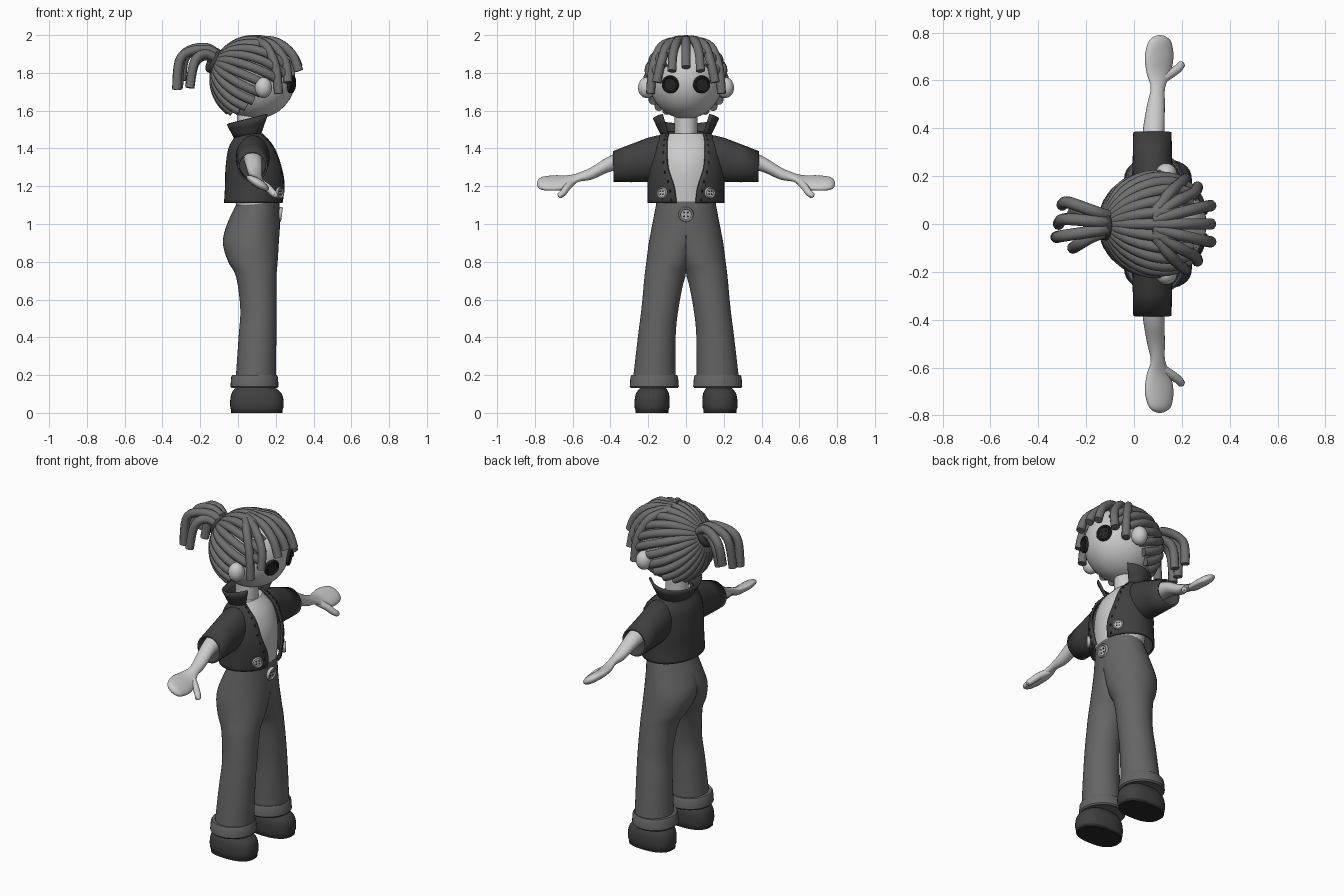
import bpy, bmesh, math
from mathutils import Vector, Matrix

if "Cube" in bpy.data.objects:
    bpy.data.objects.remove(bpy.data.objects["Cube"])

TAU = 2 * math.pi


def material(name, v):
    m = bpy.data.materials.new(name)
    m.diffuse_color = (v, v, v, 1)
    m.use_nodes = True
    m.node_tree.nodes["Principled BSDF"].inputs["Base Color"].default_value = m.diffuse_color
    return m


SKIN, HAIR, PANTS = material("skin", .62), material("hair", .16), material("denim", .13)
DARK, BLACK, BUTTON = material("dark_cloth", .05), material("black", .02), material("button", .5)


def dense(rows, n=4):
    """Catmull-Rom interpolation of tuples."""
    rows = [Vector(r) for r in rows]
    out = []
    for i in range(len(rows) - 1):
        a, b, c, d = rows[max(i - 1, 0)], rows[i], rows[i + 1], rows[min(i + 2, len(rows) - 1)]
        for k in range(n):
            t = k / n
            out.append(b + .5 * t * ((c - a) + t * ((2 * a - 5 * b + 4 * c - d) + t * (3 * b - a - 3 * c + d))))
    return out + [rows[-1]]


def finish(ob, mat, mirror=False, thick=0, angle=40):
    ob.data.materials.append(mat)
    bpy.ops.object.select_all(action='DESELECT')
    ob.select_set(True)
    bpy.context.view_layer.objects.active = ob
    if ob.type == 'CURVE':
        bpy.ops.object.convert(target='MESH')
    bpy.ops.object.shade_smooth_by_angle(angle=math.radians(angle))
    if thick:
        s = ob.modifiers.new("Thickness", 'SOLIDIFY')
        s.thickness, s.offset = thick, 0
    if mirror:
        m = ob.modifiers.new("Mirror", 'MIRROR')
        m.use_axis = (False, True, False)
    return ob


def loft(name, rings, mat, closed=True, caps=True, **kw):
    bm = bmesh.new()
    vs = [[bm.verts.new(p) for p in r] for r in rings]
    n = len(rings[0])
    for a, b in zip(vs, vs[1:]):
        for i in range(n if closed else n - 1):
            j = (i + 1) % n
            bm.faces.new((a[i], a[j], b[j], b[i]))
    if caps and closed:
        bm.faces.new(vs[0][::-1])
        bm.faces.new(vs[-1])
    bmesh.ops.recalc_face_normals(bm, faces=bm.faces)
    me = bpy.data.meshes.new(name)
    bm.to_mesh(me)
    bm.free()
    ob = bpy.data.objects.new(name, me)
    bpy.context.collection.objects.link(ob)
    return finish(ob, mat, **kw)


def flat_ring(z, x0, x1, cy, ry, n=32, e=1.0):
    """Horizontal (super)ellipse kept on the +y side when cy is an offset."""
    sp = lambda v: math.copysign(abs(v) ** e, v)
    return [((x0 + x1) / 2 + (x1 - x0) / 2 * sp(math.cos(TAU * i / n)),
             cy + ry * sp(math.sin(TAU * i / n)), z) for i in range(n)]


def limb_ring(y, cx, cz, rx, rz, tilt=0, n=20):
    """Upright ellipse across the arm axis."""
    return [(cx + rx * math.cos(TAU * i / n), y,
             cz + rz * math.sin(TAU * i / n) - tilt * rx * math.cos(TAU * i / n)) for i in range(n)]


def tubes(name, paths, r, mat, radii=None, **kw):
    cu = bpy.data.curves.new(name, 'CURVE')
    cu.dimensions, cu.bevel_depth, cu.bevel_resolution, cu.use_fill_caps = '3D', r, 3, True
    for path in paths:
        sp = cu.splines.new('POLY')
        sp.points.add(len(path) - 1)
        for i, p in enumerate(path):
            sp.points[i].co = (*p, 1)
            if radii:
                sp.points[i].radius = radii[i]
    ob = bpy.data.objects.new(name, cu)
    bpy.context.collection.objects.link(ob)
    return finish(ob, mat, **kw)


def ball(name, loc, scale, mat, mirror=False):
    bpy.ops.mesh.primitive_uv_sphere_add(segments=40, ring_count=24, radius=1)
    ob = bpy.context.object
    ob.name = name
    ob.data.transform(Matrix.Translation(loc) @ Matrix.Diagonal((*scale, 1)))
    return finish(ob, mat, mirror)


def button(name, loc, r, yaw, pitch, mat):
    """Four-hole sewn button facing +x, then turned."""
    M = (Matrix.Translation(loc) @ Matrix.Rotation(math.radians(yaw), 4, 'Z')
         @ Matrix.Rotation(math.radians(pitch), 4, 'Y'))
    circ = lambda x, q, y=0, z=0, n=24: [M @ Vector((x, y + q * math.cos(TAU * i / n), z + q * math.sin(TAU * i / n)))
                                         for i in range(n)]
    prof = [(0, .95), (.004, 1), (.012, 1), (.018, .92), (.018, .78), (.012, .68), (.012, .02)]
    loft(name, [circ(x, q * r) for x, q in prof], mat)
    for sy in (-1, 1):
        for sz in (-1, 1):
            loft(name + "_hole", [circ(x, r * .13, sy * r * .25, sz * r * .25, 10) for x in (.008, .0135)], BLACK)


# head, ears, neck
HC, HR = Vector((.09, 0, 1.765)), Vector((.213, .197, .208))
ball("head", HC, HR, SKIN)
ball("ear", (.135, .208, 1.722), (.045, .046, .055), SKIN, True)
loft("neck", [flat_ring(z, -.005, .125, 0, .06) for z in (1.44, 1.6)], SKIN)

# swept-back hair: meridians running from the hairline to the ponytail root
pole = Vector((-.91, 0, .41)).normalized()
up = Vector((.41, 0, .91)).normalized()
lengths = dense([(75, 0), (125, 0), (110, 0), (95, 0), (76, 0)], 3)
strands = []
for s in (-1, 1):
    for i, L in enumerate(lengths):
        phi = math.pi * i / (len(lengths) - 1)
        side = up * math.cos(phi) + Vector((0, s, 0)) * math.sin(phi)
        if s < 0 and i in (0, len(lengths) - 1):
            continue
        path = []
        for k in range(13):
            a = math.radians(8 + (L[0] - 8) * k / 12)
            d = pole * math.cos(a) + side * math.sin(a)
            path.append(HC + Vector([d[j] * (HR[j] + .006) for j in range(3)]))
        strands.append(path)
tubes("swept_hair", strands, .024, HAIR)

# fringe and face-framing locks
fringe = [dense([(.08, .25 * y, 1.975), (.2, .7 * y, 1.965), (.285, y, 1.9), (.322, 1.1 * y, e)], 5)
          for y, e in ((-.068, 1.81), (0, 1.83), (.07, 1.81))]
for s in (-1, 1):
    fringe.append(dense([(.08, s * .03, 1.975), (.18, s * .095, 1.95), (.25, s * .13, 1.86), (.265, s * .155, 1.75)], 5))
    fringe.append(dense([(.08, s * .04, 1.972), (.15, s * .13, 1.94), (.2, s * .175, 1.83), (.215, s * .188, 1.69)], 5))
tubes("fringe", fringe, .024, HAIR)

# ponytail and hair tie
tail = [dense([(-.09, y * .3, z0), (-.17, y * .6, zm), (xe + .025, y, zm - .04), (xe, ye, ze)], 6)
        for y, z0, zm, xe, ye, ze in ((.09, 1.87, 1.93, -.3, .08, 1.76), (-.05, 1.88, 1.925, -.325, -.055, 1.71),
                                      (.02, 1.88, 1.935, -.315, .0, 1.72), (-.085, 1.86, 1.9, -.255, -.1, 1.72),
                                      (.055, 1.85, 1.89, -.255, .045, 1.73))]
tubes("ponytail", tail, .025, HAIR)
bpy.ops.mesh.primitive_torus_add(major_radius=.05, minor_radius=.02, major_segments=24, minor_segments=10,
                                 location=(-.13, 0, 1.865), rotation=(0, math.radians(-65), math.radians(12)))
bpy.context.object.name = "hair_tie"
finish(bpy.context.object, DARK)

# shirt
loft("shirt", [flat_ring(*r) for r in dense([(1.06, .0, .212, 0, .155), (1.15, -.02, .22, 0, .16), (1.3, -.04, .225, 0, .165),
                                            (1.41, -.03, .19, 0, .155), (1.48, .0, .13, 0, .105)])], SKIN)


def open_ring(z, x0, x1, ry, gap, n=40):
    a0 = math.asin(gap / ry)
    return [((x0 + x1) / 2 + (x1 - x0) / 2 * math.cos(a), ry * math.sin(a), z)
            for a in (a0 + (TAU - 2 * a0) * i / n for i in range(n + 1))]


# open jacket, sleeves, stitching and standing collar
jacket = [open_ring(*r) for r in dense([(1.112, -.068, .235, .197, .05), (1.2, -.063, .25, .197, .063), (1.3, -.06, .245, .197, .095),
                                        (1.4, -.045, .21, .183, .1), (1.455, -.015, .165, .148, .098), (1.487, .0, .135, .11, .09)])]
loft("jacket_body", jacket, DARK, closed=False, thick=.012)
for s, k in ((1, 1), (-1, -2)):
    for r in jacket[1:-2:2]:
        ball("stitch", (r[k][0] + .006, r[k][1], r[k][2]), (.005, .005, .008), BLACK)
loft("sleeve", [limb_ring(*r) for r in ((.1, .08, 1.37, .07, .1), (.16, .078, 1.35, .085, .112), (.2, .077, 1.34, .08, .112),
                                        (.29, .077, 1.322, .077, .096), (.385, .077, 1.304, .075, .077))],
     DARK, caps=False, mirror=True, thick=.01)
collar = []
for t in (0, .33, .67, 1):
    ring = []
    for i in range(33):
        a = math.radians(48 + 264 * i / 32)
        side = (1 + math.cos(a)) / 2
        ring.append((.06 + .01 * t + (.075 + .05 * t) * math.cos(a), (.12 + .05 * t) * math.sin(a),
                     1.455 + t * (.075 + .06 * side)))
    collar.append(ring)
loft("collar", collar, DARK, closed=False, thick=.012)

# arms with mitten hands and thumbs
arm = dense([(.3, .08, 1.345, .05, .05, 0), (.4, .083, 1.32, .045, .042, 0), (.5, .092, 1.268, .037, .033, .1),
             (.57, .1, 1.247, .03, .022, .3), (.63, .103, 1.222, .05, .026, .5), (.7, .105, 1.217, .06, .028, .5),
             (.76, .108, 1.215, .048, .026, .5), (.783, .108, 1.214, .026, .015, .5), (.79, .108, 1.214, .003, .002, .5)])
loft("arm_and_hand", [limb_ring(*r) for r in arm], SKIN, mirror=True, angle=70)
tubes("thumb", [dense([(.11, .6, 1.225), (.155, .63, 1.195), (.185, .65, 1.165), (.2, .668, 1.15), (.207, .675, 1.145)], 1)],
      .02, SKIN, radii=[1, 1, .9, .8, .15], mirror=True)

# trousers: one leg with half the hips, clamped to the centre plane and mirrored
leg = dense([(.14, -.015, .2, .17, .115), (.4, .003, .203, .155, .1), (.55, .012, .205, .138, .098), (.72, -.01, .204, .112, .108),
             (.8, -.052, .21, .08, .13), (.9, -.08, .216, .04, .157), (1.0, -.058, .222, 0, .178), (1.12, .0, .218, 0, .155)])
rings = [[(x, max(0, y), z) for x, y, z in flat_ring(*r, n=40)] for r in leg]
loft("trousers", rings, PANTS, mirror=True)
loft("trouser_cuff", [flat_ring(z, -.04 + d, .215 - d, .168, .13 - d)
                      for z, d in ((.14, .025), (.132, .006), (.14, 0), (.19, .004), (.2, .01), (.2, .03))], PANTS, mirror=True)

# shoes
shoe = dense([(.004, -.025, .225, .18, .08), (.02, -.038, .238, .18, .09), (.055, -.042, .242, .18, .093), (.1, -.035, .232, .178, .088),
              (.13, -.015, .2, .175, .07), (.145, .02, .16, .175, .05)])
loft("shoe", [flat_ring(*r, e=.8) for r in shoe], DARK, mirror=True)
loft("shoe_sole", [flat_ring(z, -.036, .236, .18, .088, e=.8) for z in (0, .018)], BLACK, mirror=True)

# buttons: eyes, jacket, waist
for s in (-1, 1):
    button("eye", (.276, s * .08, 1.74), .047, s * 20, 6, BLACK)
    button("jacket_button", (.213, s * .122, 1.165), .032, s * 35, 0, BUTTON)
button("waist_button", (.215, 0, 1.052), .04, 0, 8, BUTTON)
